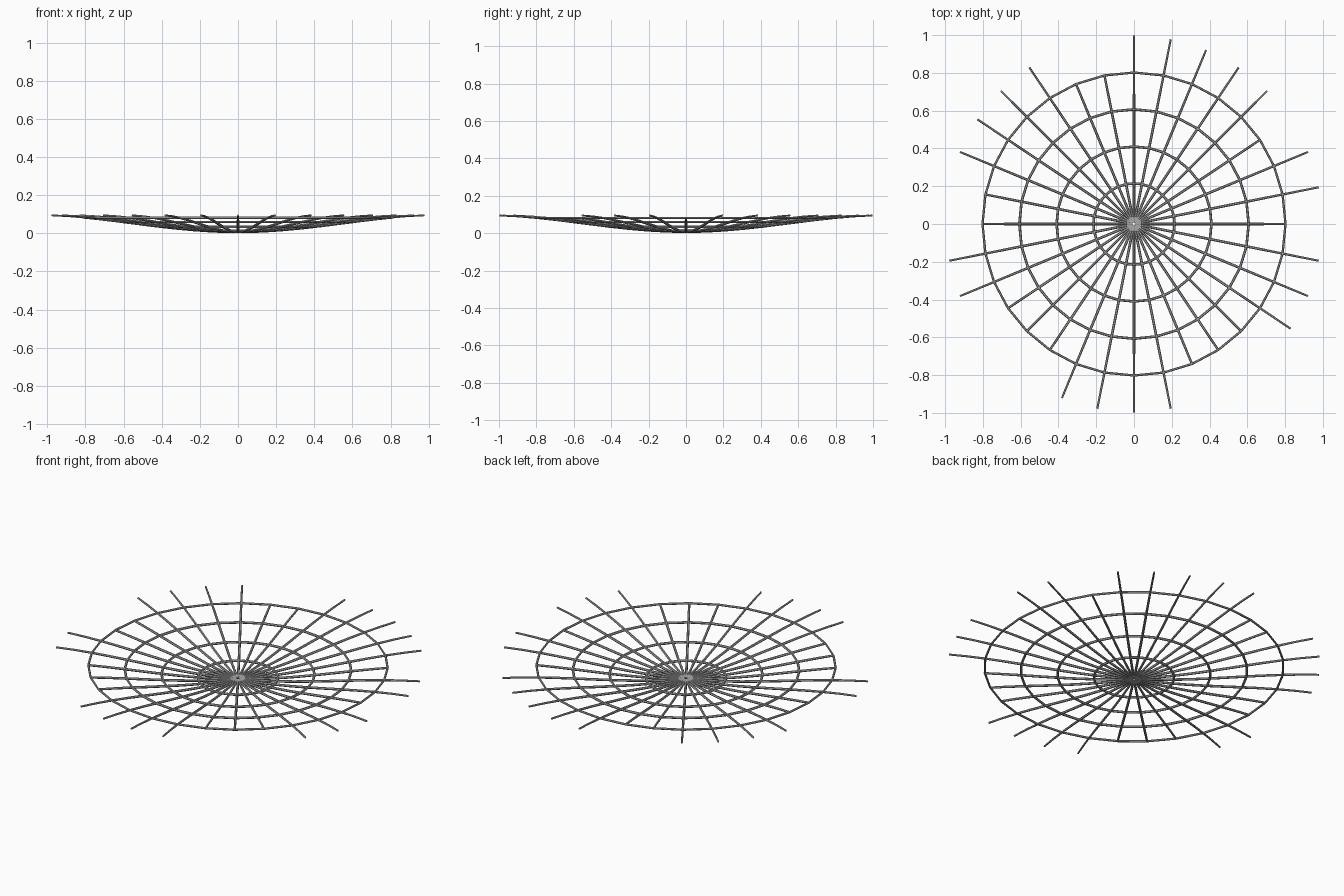
import bpy
from math import sin, cos, pi, hypot

cube = bpy.data.objects.get("Cube")
if cube:
    bpy.data.objects.remove(cube, do_unlink=True)

SPOKES = 32
WIRE = 0.007
# Spokes, counted counterclockwise from +x, that stop at the outer ring
SHORT = {0, 3, 9, 10, 15, 16, 19, 20, 21, 26, 27, 28}

metal = bpy.data.materials.new("grey metal")
metal.use_nodes = True
GREY = (0.39, 0.39, 0.39, 1)
metal.diffuse_color = GREY
metal.node_tree.nodes["Principled BSDF"].inputs["Base Color"].default_value = GREY


def dish(r, step):
    """Point on the shallow bowl at radius r along a spoke direction."""
    a = 2 * pi * step / SPOKES
    return (r * cos(a), r * sin(a), WIRE + 0.0445 * (1 - cos(0.92 * pi * r)))


def wire(name, paths, cyclic=False):
    """Six-sided wire along each path, as one mesh object."""
    curve = bpy.data.curves.new(name, "CURVE")
    curve.dimensions = "3D"
    curve.bevel_depth = WIRE
    curve.bevel_resolution = 1
    curve.use_fill_caps = True
    for path in paths:
        spline = curve.splines.new("POLY")
        spline.points.add(len(path) - 1)
        for point, co in zip(spline.points, path):
            point.co = (*co, 1)
            # Slightly finer wire towards the rim
            point.radius = 1 - 0.25 * max(0, hypot(co[0], co[1]) - 0.6) / 0.4
        spline.use_cyclic_u = cyclic
    curve.materials.append(metal)
    obj = bpy.data.objects.new(name, curve)
    bpy.context.collection.objects.link(obj)
    bpy.ops.object.select_all(action="DESELECT")
    obj.select_set(True)
    bpy.context.view_layer.objects.active = obj
    bpy.ops.object.convert(target="MESH")
    bpy.ops.object.shade_smooth_by_angle()


# Curved spokes radiating from the centre
spokes = []
for s in range(SPOKES):
    end = 0.8 if s in SHORT else 0.997
    spokes.append([dish(0.008 + (end - 0.008) * i / 10, s) for i in range(11)])
wire("radial_spokes", spokes)

# Concentric rings joined at the spokes
for name, radius in (("inner_ring", 0.215), ("second_ring", 0.41),
                     ("third_ring", 0.607), ("outer_ring", 0.802)):
    wire(name, [[dish(radius, s) for s in range(SPOKES)]], cyclic=True)
